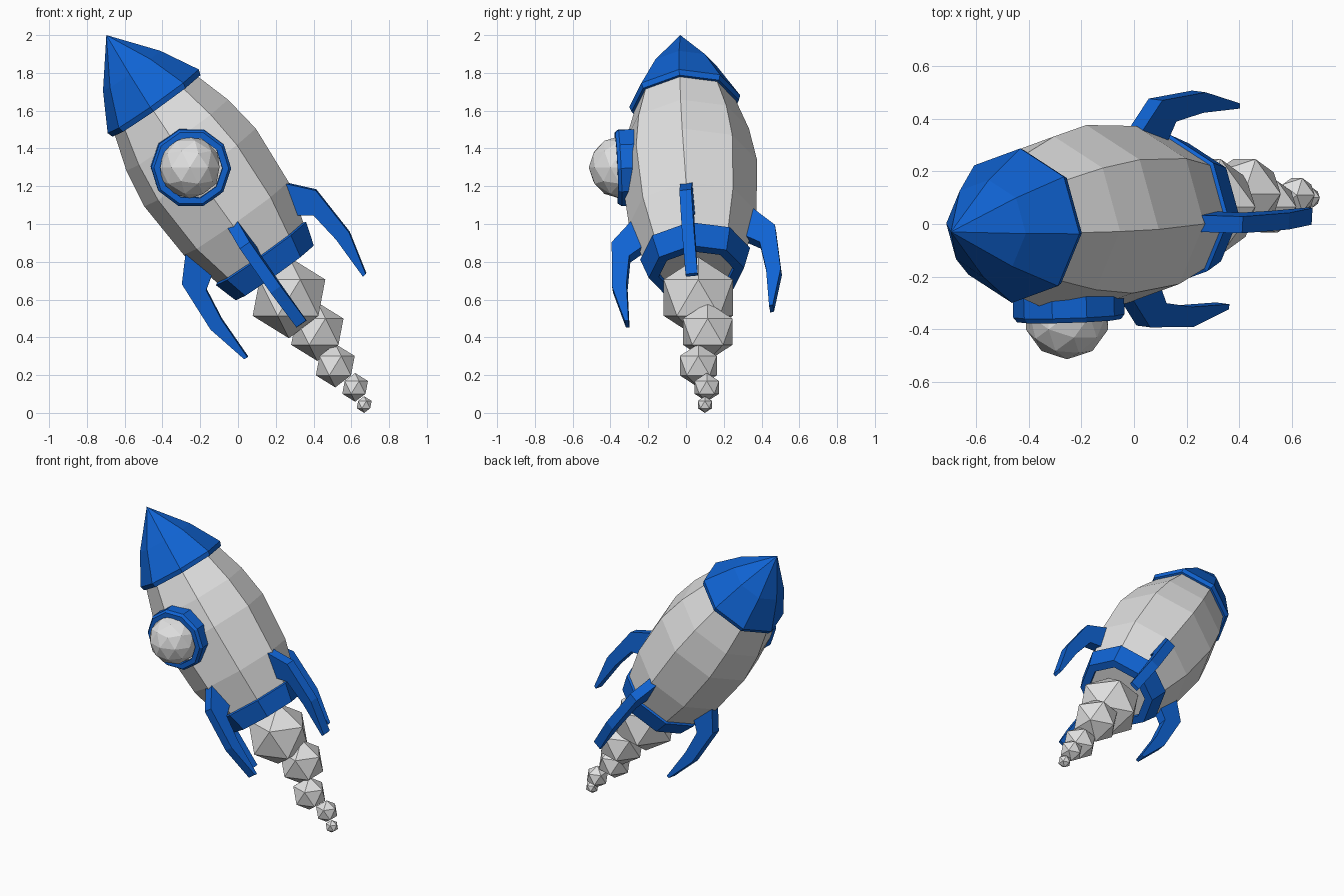
import bpy, bmesh, math
from mathutils import Matrix, Vector

if "Cube" in bpy.data.objects:
    bpy.data.objects.remove(bpy.data.objects["Cube"])

def material(name, rgb):
    m = bpy.data.materials.new(name)
    m.diffuse_color = (*rgb, 1)
    m.use_nodes = True
    m.node_tree.nodes["Principled BSDF"].inputs["Base Color"].default_value = m.diffuse_color
    return m

BLUE = material("blue", (0.005, 0.125, 0.65))
GREY = material("light grey", (0.75, 0.75, 0.75))

# Rocket frame: origin at the nose tip, local z along the tilted axis
up = Vector((-0.577, -0.055, 0.815)).normalized()
ey = (Vector((0, 1, 0)) - up * up.y).normalized()
ex = ey.cross(up)
FRAME = Matrix((ex, ey, up)).transposed().to_4x4()
FRAME.translation = (-0.697, -0.03, 2.0)
ROLL = FRAME @ Matrix.Rotation(math.radians(-6), 4, 'Z')

def finish(name, bm, mat, matrix=None):
    bmesh.ops.recalc_face_normals(bm, faces=bm.faces)
    me = bpy.data.meshes.new(name)
    bm.to_mesh(me)
    bm.free()
    if matrix:
        me.transform(matrix)
    me.materials.append(mat)
    ob = bpy.data.objects.new(name, me)
    bpy.context.collection.objects.link(ob)
    return ob

def lathe(name, profile, sides, mat, matrix, closed=False):
    """Spin (radius, height) points; radius 0 makes a pole."""
    bm = bmesh.new()
    rings = []
    for r, z in profile:
        if r == 0:
            rings.append([bm.verts.new((0, 0, z))] * sides)
        else:
            rings.append([bm.verts.new((r * math.cos(k * math.tau / sides),
                                        r * math.sin(k * math.tau / sides), z))
                          for k in range(sides)])
    pairs = list(zip(rings, rings[1:]))
    if closed:
        pairs.append((rings[-1], rings[0]))
    for a, b in pairs:
        for k in range(sides):
            j = (k + 1) % sides
            bm.faces.new(dict.fromkeys((a[k], a[j], b[j], b[k])))
    return finish(name, bm, mat, matrix)

def ball(name, centre, radius, level, mat):
    bm = bmesh.new()
    bmesh.ops.create_icosphere(bm, subdivisions=level, radius=radius,
                               matrix=Matrix.Translation(centre))
    return finish(name, bm, mat)

# Hull, nose cone and tail collar, all eight-sided
lathe("hull", [(0, -0.42), (0.258, -0.42), (0.33, -0.65), (0.362, -0.86), (0.34, -1.19),
               (0.275, -1.43), (0.225, -1.52), (0, -1.52)], 8, GREY, ROLL)
lathe("nose_cone", [(0, 0), (0.186, -0.232), (0.296, -0.43), (0.286, -0.46), (0, -0.46)],
      8, BLUE, ROLL)
lathe("tail_collar", [(0.26, -1.40), (0.293, -1.42), (0.254, -1.545), (0.20, -1.545),
                      (0.20, -1.42)], 8, BLUE, ROLL, closed=True)

# Four swept fins
FIN = [(0.32, -1.183), (0.435, -1.31), (0.45, -1.595), (0.395, -1.825),
       (0.375, -1.828), (0.372, -1.585), (0.348, -1.41), (0.26, -1.35)]
for i, side in enumerate(("right", "back", "left", "front")):
    bm = bmesh.new()
    face = bm.faces.new([bm.verts.new((r, -0.032, z)) for r, z in FIN])
    new = bmesh.ops.extrude_face_region(bm, geom=[face])["geom"]
    bmesh.ops.translate(bm, vec=(0, 0.064, 0),
                        verts=[v for v in new if isinstance(v, bmesh.types.BMVert)])
    finish(side + "_fin", bm, BLUE, ROLL @ Matrix.Rotation(i * math.pi / 2, 4, 'Z'))

# Porthole: ten-sided frame facing forward, with a bulging dome
port = FRAME.to_3x3().to_4x4() @ Matrix.Rotation(math.pi / 2, 4, 'X')
port.translation = (-0.25, -0.28, 1.30)
lathe("porthole_frame", [(0.212, -0.03), (0.212, 0.07), (0.198, 0.088), (0.165, 0.088),
                         (0.165, -0.03)], 10, BLUE, port, closed=True)
ball("porthole_dome", (-0.255, -0.35, 1.30), 0.165, 2, GREY)

# Trail of shrinking smoke puffs
PUFFS = [(0.27, 0.065, 0.61, 0.215), (0.42, 0.115, 0.43, 0.155), (0.515, 0.065, 0.25, 0.115),
         (0.62, 0.11, 0.135, 0.076), (0.668, 0.10, 0.044, 0.044)]
for i, (x, y, z, r) in enumerate(PUFFS):
    ball("smoke_puff_%d" % (i + 1), (x, y, z), r, 1, GREY)
